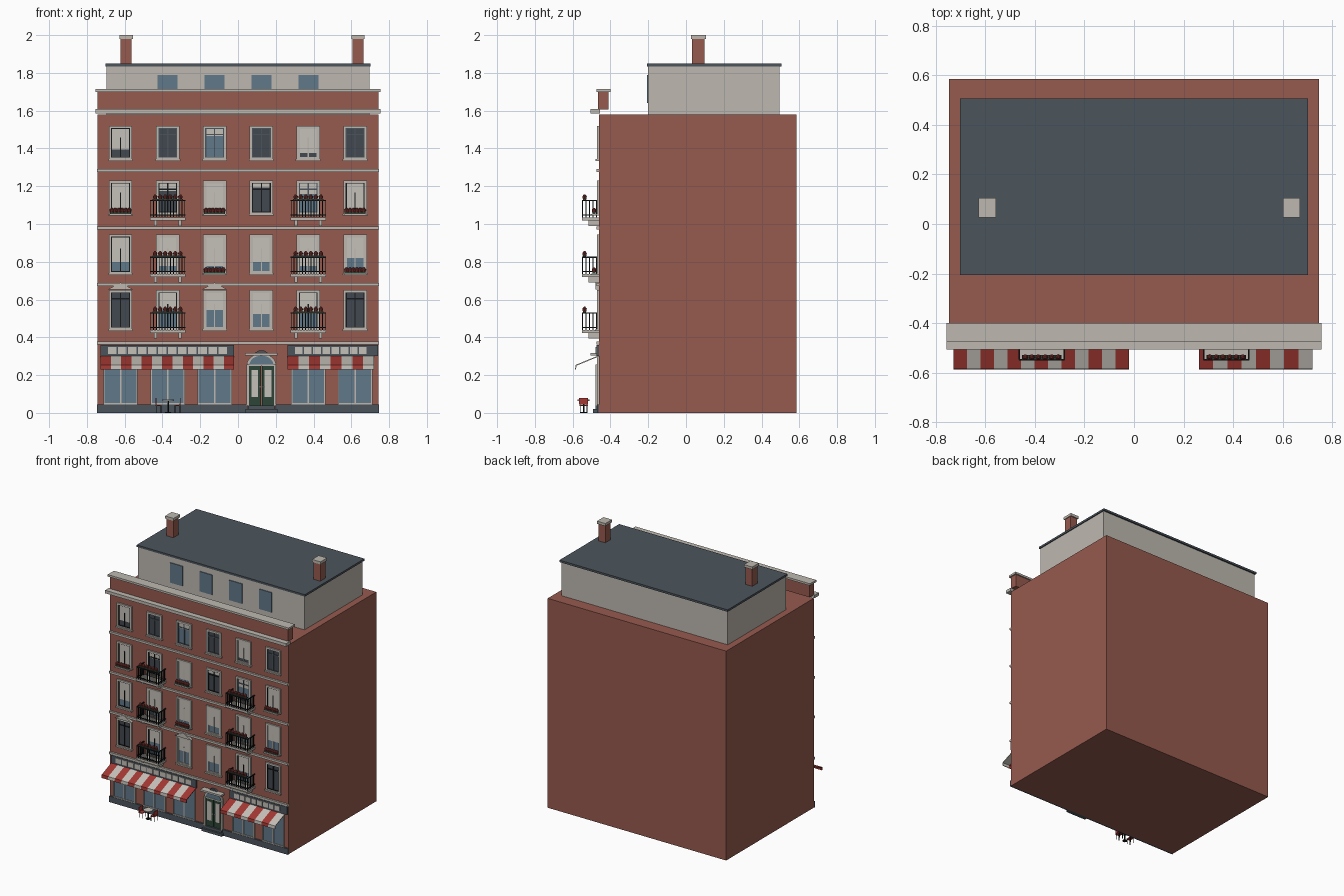
import bpy, bmesh, math
from mathutils import Vector, Matrix

cube = bpy.data.objects.get("Cube")
if cube:
    bpy.data.objects.remove(cube, do_unlink=True)

COLOURS = {
    "brick": (0.305, 0.102, 0.077), "stone": (0.515, 0.485, 0.435),
    "slate": (0.071, 0.089, 0.107), "glass": (0.115, 0.188, 0.25),
    "black": (0.008, 0.009, 0.01), "green": (0.025, 0.06, 0.038),
    "awning red": (0.37, 0.04, 0.033), "cream": (0.56, 0.53, 0.48),
    "dark glass": (0.055, 0.065, 0.08), "flower red": (0.2, 0.035, 0.03),
}
MATS = {}
for label, rgb in COLOURS.items():
    m = bpy.data.materials.new(label)
    m.use_nodes = True
    m.diffuse_color = (*rgb, 1)
    m.node_tree.nodes["Principled BSDF"].inputs["Base Color"].default_value = (*rgb, 1)
    MATS[label] = m

PARTS = {}


def part(name, mat):
    return PARTS.setdefault(name, (bmesh.new(), mat))[0]


def box(name, mat, x0, x1, y0, y1, z0, z1):
    size = Vector((x1 - x0, y1 - y0, z1 - z0))
    mid = Vector((x0 + x1, y0 + y1, z0 + z1)) / 2
    bmesh.ops.create_cube(part(name, mat), size=1,
                          matrix=Matrix.Translation(mid) @ Matrix.Diagonal((*size, 1)))


def prism(name, mat, points, depth):
    """Extrude a closed 3D outline along a vector."""
    bm = part(name, mat)
    face = bm.faces.new([bm.verts.new(p) for p in points])
    new = bmesh.ops.extrude_face_region(bm, geom=[face], use_keep_orig=True)["geom"]
    bmesh.ops.translate(bm, vec=depth, verts=[v for v in new if isinstance(v, bmesh.types.BMVert)])


def cone(name, mat, x, y, z0, z1, r0, r1, sides=8):
    bmesh.ops.create_cone(part(name, mat), cap_ends=True, segments=sides, radius1=r0, radius2=r1,
                          depth=z1 - z0, matrix=Matrix.Translation((x, y, (z0 + z1) / 2)))


WALL = -0.46        # front face of the building


def plate(name, mat, x0, x1, z0, z1, out):
    """Panel standing out from the front wall."""
    box(name, mat, x0, x1, WALL - out, WALL, z0, z1)


def surround(name, mat, x, half, z0, z1, w, out):
    """Rectangular border, measured to its outside."""
    for s in (-1, 1):
        a, b = sorted((x + s * half, x + s * (half - w)))
        plate(name, mat, a, b, z0, z1, out)
    plate(name, mat, x - half, x + half, z1 - w, z1, out)
    plate(name, mat, x - half, x + half, z0, z0 + w, out)


# Main block, cornice and parapet
box("main_block", "brick", -0.745, 0.745, WALL, 0.585, 0, 1.58)
box("cornice", "stone", -0.755, 0.755, -0.505, -0.455, 1.585, 1.608)
box("parapet", "brick", -0.745, 0.745, -0.465, -0.41, 1.606, 1.7)
box("parapet_coping", "stone", -0.755, 0.755, -0.475, -0.4, 1.7, 1.715)
for z in (0.362, 0.672, 0.972, 1.274):
    plate("string_courses", "stone", -0.747, 0.747, z, z + 0.016, 0.014)

# Attic storey with roof slab, windows and chimneys
box("attic_storey", "stone", -0.695, 0.695, -0.2, 0.495, 1.58, 1.835)
box("roof_slab", "slate", -0.702, 0.702, -0.206, 0.506, 1.835, 1.85)
for x in (-0.372, -0.124, 0.124, 0.372):
    box("attic_windows", "glass", x - 0.053, x + 0.053, -0.206, -0.2, 1.64, 1.79)
for x in (-0.592, 0.635):
    box("chimney_stacks", "brick", x - 0.029, x + 0.029, 0.033, 0.097, 1.85, 1.98)
    box("chimney_caps", "stone", x - 0.035, x + 0.035, 0.027, 0.105, 1.98, 2.0)

# Windows: blind height in tenths, glass (g blue, d dark), frame (k black, s stone, l slate)
COLUMNS = (-0.622, -0.372, -0.124, 0.124, 0.372, 0.62)
ROWS = {
    (0.44, 0.65): "0dk 5gk 5gs 6gs 6gk 0dk",
    (0.735, 0.945): "7gk 8gs 8gs 7gs 8gs 6gs",
    (1.05, 1.23): "9gk 3dk 8gs 2dk 4gl 9gk",
    (1.34, 1.52): "7dk 0dl 3gl 0dl 8ds 0dl",
}
GLASS = {"g": "glass", "d": "dark glass"}
FRAME = {"k": "black", "s": "stone", "l": "slate"}
for (z0, z1), codes in ROWS.items():
    for x, (blind, glass, frame) in zip(COLUMNS, codes.split()):
        mat, h = FRAME[frame], z1 - z0
        tag = GLASS[glass].replace(" ", "_")
        plate("window_panes_" + tag, GLASS[glass], x - 0.05, x + 0.05, z0, z1, 0.002)
        if int(blind):
            plate("window_blinds", "cream", x - 0.05, x + 0.05, z1 - h * int(blind) / 10, z1, 0.004)
        name = "window_frames_" + mat
        surround(name, mat, x, 0.052, z0 + 0.008, z1 - 0.008, 0.008, 0.008)
        top = z0 + h * (0.65 if int(blind) > 4 else 0.95)
        plate(name, mat, x - 0.003, x + 0.003, z0, top, 0.007)
        if int(blind) < 5:
            plate(name, mat, x - 0.05, x + 0.05, z1 - 0.05, z1 - 0.043, 0.007)
        surround("window_surrounds", "stone", x, 0.062, z0, z1, 0.012, 0.011)
        plate("window_sills", "stone", x - 0.067, x + 0.067, z0 - 0.006, z0 + 0.004, 0.018)

# Pediments above two first floor windows
for x in (COLUMNS[0], COLUMNS[2]):
    prism("pediments", "stone", [(x - 0.07, WALL, 0.652), (x + 0.07, WALL, 0.652), (x, WALL, 0.69)],
          (0, -0.02, 0))


def flowers(x, half, y, z, count):
    box("planters", "green", x - half, x + half, y - 0.008, y + 0.008, z, z + 0.008)
    for i in range(count):
        px = x - half + (i + 0.5) * 2 * half / count
        cone("flowers", "flower red", px, y, z + 0.006, z + 0.022, 0.009, 0.012)
        cone("flowers", "flower red", px, y, z + 0.022, z + 0.032, 0.011, 0.004)


# Sill planters
for col, z in ((0, 1.054), (2, 1.054), (5, 1.054), (2, 0.739), (5, 0.739)):
    plate("planter_shelves", "stone", COLUMNS[col] - 0.06, COLUMNS[col] + 0.06, z - 0.01, z, 0.04)
    flowers(COLUMNS[col], 0.055, -0.487, z, 6)

# Balconies
FRONT, HALF, BAR = -0.547, 0.09, 0.0025
for x in (COLUMNS[1], COLUMNS[4]):
    for z in (0.44, 0.735, 1.035):
        box("balcony_slabs", "stone", x - 0.093, x + 0.093, -0.55, WALL, z - 0.016, z)
        for s in (-1, 1):
            bx = x + s * 0.065
            box("balcony_brackets", "stone", bx - 0.008, bx + 0.008, -0.515, WALL, z - 0.045, z - 0.016)
        for rz in (z + 0.01, z + 0.086):
            box("balcony_railings", "black", x - HALF, x + HALF, FRONT - 0.003, FRONT + 0.003, rz, rz + 0.006)
            for s in (-1, 1):
                box("balcony_railings", "black", x + s * HALF - 0.003, x + s * HALF + 0.003,
                    FRONT, WALL, rz, rz + 0.006)
        for i in range(13):
            bx = x - HALF + i * HALF / 6
            box("balcony_railings", "black", bx - BAR, bx + BAR, FRONT - BAR, FRONT + BAR, z, z + 0.09)
        for i in range(1, 5):
            by = FRONT + i * 0.018
            for s in (-1, 1):
                box("balcony_railings", "black", x + s * HALF - BAR, x + s * HALF + BAR,
                    by - BAR, by + BAR, z, z + 0.09)
        flowers(x, 0.08, FRONT + 0.01, z + 0.09, 6)

# Plinth and shop windows
DOOR = 0.124
plate("plinth", "slate", -0.747, DOOR - 0.075, 0, 0.045, 0.012)
plate("plinth", "slate", DOOR + 0.075, 0.747, 0, 0.045, 0.012)
for x in COLUMNS[:3] + COLUMNS[4:]:
    plate("shop_glass", "glass", x - 0.088, x + 0.088, 0.045, 0.3, 0.004)
    surround("shop_frames", "stone", x, 0.091, 0.045, 0.3, 0.007, 0.01)
    plate("shop_frames", "stone", x - 0.004, x + 0.004, 0.045, 0.3, 0.009)

# Fascias with pale panels, and striped awnings
for x0, x1, stripes, panels in ((-0.728, -0.02, 13, 12), (0.262, 0.72, 8, 8)):
    plate("shop_fascias", "slate", x0, min(x1 + 0.02, 0.742) if x0 > 0 else x1, 0.3, 0.36, 0.014)
    step = (x1 - x0 - 0.07) / panels
    for i in range(panels):
        px = x0 + 0.035 + i * step
        plate("fascia_panels", "cream", px + 0.004, px + step - 0.004, 0.313, 0.349, 0.018)
    w = (x1 - x0) / stripes
    for i in range(stripes):
        name, mat = (("awning_pale_stripes", "cream") if i % 2 else ("awning_red_stripes", "awning red"))
        outline = [(-0.46, 0.305), (-0.585, 0.254), (-0.587, 0.23), (-0.582, 0.23),
                   (-0.58, 0.25), (-0.46, 0.299)]
        prism(name, mat, [(x0 + i * w, y, z) for y, z in outline], (w, 0, 0))

# Entrance with steps, leaves, fanlight and hood
box("entrance_steps", "slate", DOOR - 0.085, DOOR + 0.085, -0.492, WALL, 0, 0.02)
box("entrance_steps", "slate", DOOR - 0.072, DOOR + 0.072, -0.478, WALL, 0.02, 0.04)
for s in (-1, 1):
    a, b = sorted((DOOR + s * 0.064, DOOR + s * 0.078))
    plate("door_pilasters", "stone", a, b, 0.04, 0.255, 0.018)
    a, b = sorted((DOOR + s * 0.002, DOOR + s * 0.064))
    plate("door_leaves", "green", a, b, 0.04, 0.25, 0.008)
    c = DOOR + s * 0.035
    plate("door_panes", "cream", c - 0.018, c + 0.018, 0.085, 0.228, 0.011)
    cone("door_knobs", "stone", DOOR + s * 0.009, WALL - 0.011, 0.135, 0.143, 0.004, 0.004)


def arch(radius, y, start=0.0):
    steps = 12
    return [(DOOR + radius * math.cos(start + math.pi * i / steps), y,
             0.252 + 0.8 * radius * math.sin(start + math.pi * i / steps)) for i in range(steps + 1)]


prism("door_arch", "stone", arch(0.078, WALL), (0, -0.008, 0))
prism("fanlight", "glass", arch(0.064, WALL), (0, -0.011, 0))
plate("door_transom", "stone", DOOR - 0.066, DOOR + 0.066, 0.248, 0.256, 0.014)
plate("door_hood", "stone", DOOR - 0.086, DOOR + 0.086, 0.304, 0.317, 0.045)
prism("hood_crest", "slate", [(DOOR - 0.035, WALL, 0.317), (DOOR + 0.035, WALL, 0.317),
                              (DOOR + 0.015, WALL, 0.33), (DOOR - 0.015, WALL, 0.33)], (0, -0.012, 0))

# Pavement table and two chairs
TX, TY = -0.37, -0.542
cone("table_top", "cream", TX, TY, 0.064, 0.07, 0.032, 0.032, 16)
cone("table_leg", "black", TX, TY, 0.003, 0.064, 0.004, 0.004)
cone("table_foot", "black", TX, TY, 0, 0.004, 0.018, 0.016, 16)
for s in (-1, 1):
    cx = TX + s * 0.05
    box("chair_seats", "awning red", cx - 0.016, cx + 0.016, TY - 0.022, TY + 0.022, 0.036, 0.041)
    bx = cx + s * 0.014
    box("chair_backs", "awning red", bx - 0.002, bx + 0.002, TY - 0.024, TY + 0.024, 0.045, 0.078)
    for dx in (-0.013, 0.013):
        for dy in (-0.018, 0.018):
            top = 0.05 if dx * s > 0 else 0.036
            box("chair_legs", "black", cx + dx - 0.002, cx + dx + 0.002,
                TY + dy - 0.002, TY + dy + 0.002, 0, top)

# Turn every part into an object
for name, (bm, mat) in PARTS.items():
    bmesh.ops.recalc_face_normals(bm, faces=bm.faces)
    mesh = bpy.data.meshes.new(name)
    bm.to_mesh(mesh)
    bm.free()
    mesh.materials.append(MATS[mat])
    bpy.context.collection.objects.link(bpy.data.objects.new(name, mesh))
